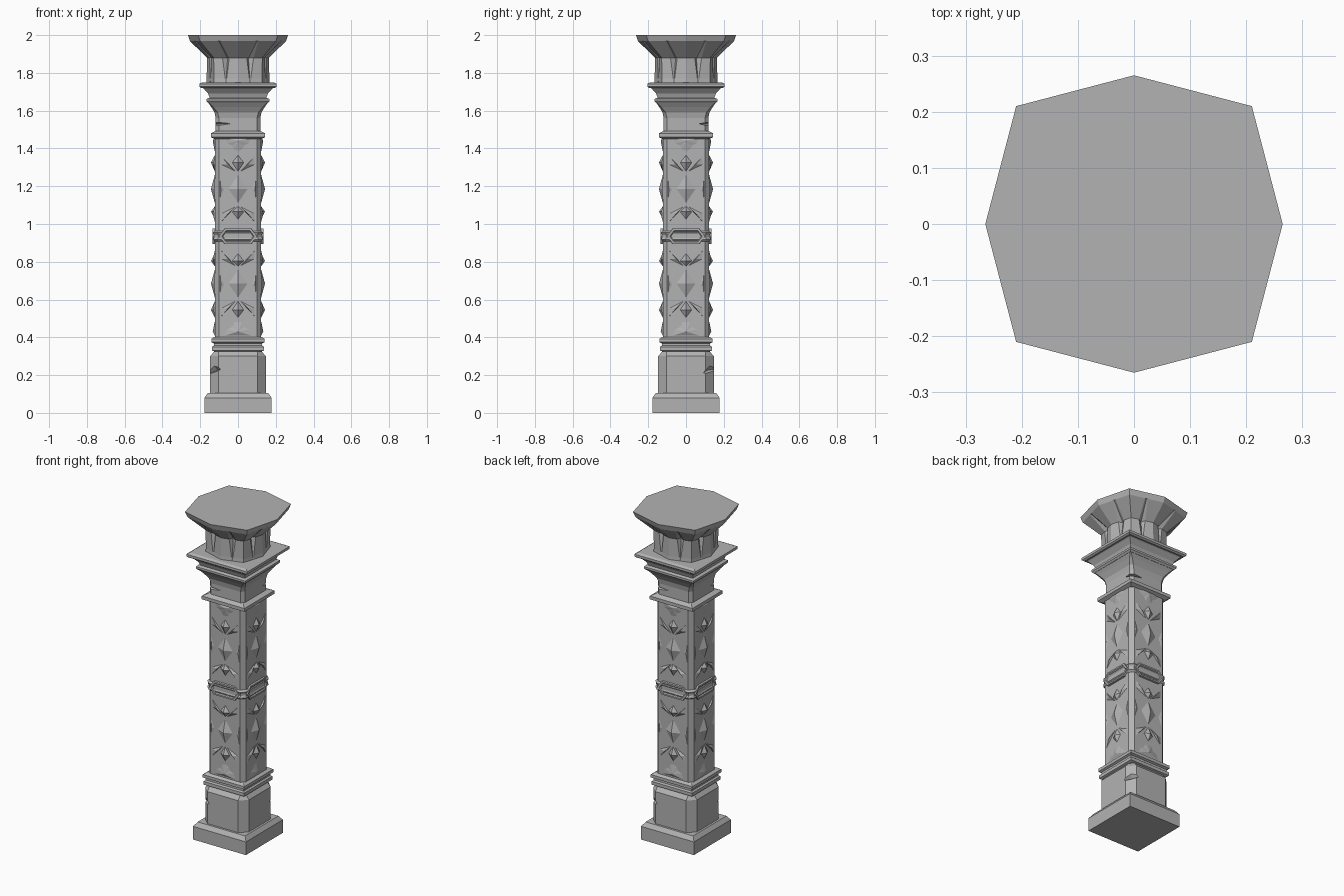
import bpy, bmesh, math
from mathutils import Matrix, Vector

cube = bpy.data.objects.get("Cube")
if cube:
    bpy.data.objects.remove(cube)

stone = bpy.data.materials.new("grey stone")
stone.use_nodes = True
GREY = (0.45, 0.45, 0.45, 1)
stone.diffuse_color = GREY
stone.node_tree.nodes["Principled BSDF"].inputs["Base Color"].default_value = GREY


def finish(name, bm):
    bmesh.ops.remove_doubles(bm, verts=bm.verts, dist=0.0001)
    bmesh.ops.recalc_face_normals(bm, faces=bm.faces)
    mesh = bpy.data.meshes.new(name)
    bm.to_mesh(mesh)
    bm.free()
    mesh.materials.append(stone)
    obj = bpy.data.objects.new(name, mesh)
    bpy.context.collection.objects.link(obj)
    return obj


def loft(name, rings):
    """Skin a stack of equal-length point rings and cap both ends."""
    bm = bmesh.new()
    rows = [[bm.verts.new(p) for p in ring] for ring in rings]
    n = len(rows[0])
    for a, b in zip(rows, rows[1:]):
        for i in range(n):
            j = (i + 1) % n
            bm.faces.new((a[i], a[j], b[j], b[i]))
    bm.faces.new(rows[0][::-1])
    bm.faces.new(rows[-1])
    return finish(name, bm)


def square_stack(name, sections):
    """Sections are (height, half width, corner chamfer)."""
    rings = []
    for z, h, c in sections:
        c = max(c, 0.0)
        k = h - c
        if c:
            ring = [(k, -h), (h, -k), (h, k), (k, h), (-k, h), (-h, k), (-h, -k), (-k, -h)]
        else:
            ring = [(h, -h), (h, h), (-h, h), (-h, -h)]
        rings.append([(x, y, z) for x, y in ring])
    return loft(name, rings)


def on_sides(bm, outline_sets):
    """Place stacked (u, z, depth) outlines on all four sides, last one closing."""
    for k in range(4):
        turn = Matrix.Rotation(k * math.pi / 2, 3, 'Z')
        for outlines in outline_sets:
            rows = [[bm.verts.new(turn @ Vector((u, -d, z))) for u, z, d in o] for o in outlines]
            for a, b in zip(rows, rows[1:]):
                for i in range(len(a)):
                    j = (i + 1) % len(a)
                    if len(b) == 1:
                        bm.faces.new((a[i], a[j], b[0]))
                    else:
                        bm.faces.new((a[i], a[j], b[j], b[i]))
            bm.faces.new(rows[0][::-1])
            if len(rows[-1]) > 2:
                bm.faces.new(rows[-1])


# Plinth, pedestal and lower mouldings
square_stack("plinth", [(0, .178, 0), (.08, .178, 0), (.105, .16, 0)])
pedestal = square_stack("pedestal", [(.09, .147, .043), (.30, .147, .043), (.335, .118, .015)])
square_stack("lower_moulding", [(.325, .125, 0), (.33, .137, 0), (.35, .137, 0), (.357, .128, 0),
                                (.368, .128, 0), (.374, .14, 0), (.392, .14, 0), (.402, .125, 0)])

# Shaft and the rings around it
SHAFT = .123
square_stack("shaft", [(.39, SHAFT, .022), (1.47, SHAFT, .022)])
square_stack("middle_band", [(.905, .12, .02), (.918, .132, .025), (.93, .126, .022),
                             (.942, .126, .022), (.954, .132, .025), (.967, .12, .02)])
square_stack("neck_ring", [(1.45, .125, 0), (1.46, .144, 0), (1.48, .144, 0), (1.493, .118, 0)])


# Hexagonal plaque in the middle of each side
def hexagon(w, h, d):
    m = .935
    s = w - h * .75
    return [(-w, m, d), (-s, m - h, d), (s, m - h, d), (w, m, d), (s, m + h, d), (-s, m + h, d)]


bm = bmesh.new()
on_sides(bm, [[hexagon(.102, .043, .115), hexagon(.1, .04, .134), hexagon(.086, .031, .134),
               hexagon(.08, .026, .128)]])
finish("hexagon_plaques", bm)

# Carved panels: studs, diagonal wedges and a leaf, mirrored above the band
studs = [(.035, .50, .545, .598), (.058, .60, .685, .768), (.035, .772, .805, .85)]
leaf = [(-.09, .404), (-.072, .445), (-.04, .462), (-.026, .49), (0, .497),
        (.026, .49), (.04, .462), (.072, .445), (.09, .404)]
for name, flip in (("lower_carving", False), ("upper_carving", True)):
    shapes = []
    for w, low, mid, top in studs:
        shapes.append(([(0, low), (w, mid), (0, top), (-w, mid)], (0, mid, .143)))
    for s in (-1, 1):
        shapes.append(([(s * .098, .87), (s * .096, .815), (s * .004, .77)], (s * .052, .815, .134)))
        shapes.append(([(s * .098, .50), (s * .096, .555), (s * .004, .60)], (s * .052, .555, .134)))
        shapes.append(([(s * .098, .60), (s * .064, .685), (s * .098, .77)], (s * .09, .685, .128)))
    shapes.append((leaf, (0, .43, .134)))
    sets = []
    for outline, (pu, pz, pd) in shapes:
        m = (lambda z: 1.87 - z) if flip else (lambda z: z)
        sets.append([[(u, m(z), SHAFT - .003) for u, z in outline], [(pu, m(pz), pd)]])
    bm = bmesh.new()
    on_sides(bm, sets)
    finish(name, bm)

# Neck and stepped cornice
neck = square_stack("neck", [(1.485, .118, .018), (1.56, .118, .018), (1.59, .124, .016),
                             (1.62, .142, .01), (1.645, .16, .003)])
square_stack("lower_cornice", [(1.64, .158, 0), (1.65, .167, 0), (1.662, .167, 0), (1.668, .15, 0),
                               (1.69, .158, 0), (1.715, .18, 0), (1.725, .192, 0)])
square_stack("upper_cornice", [(1.72, .195, 0), (1.727, .205, 0), (1.742, .205, 0), (1.75, .19, 0)])


# Leafed capital flaring into an eight-sided top
def capital_ring(z, axis, diagonal, groove, width):
    """Eight panels with a groove of given depth and width between them."""
    corners = []
    for i in range(8):
        r = diagonal if i % 2 else axis
        a = i * math.pi / 4
        corners.append(Vector((r * math.cos(a), r * math.sin(a), z)))
    ring = []
    for i in range(8):
        a, b = corners[i], corners[(i + 1) % 8]
        mid = (a + b) / 2
        inner = Vector((mid.x, mid.y, 0)).normalized() * groove
        ring += [a, a.lerp(b, .5 - width), mid - inner, a.lerp(b, .5 + width)]
    return ring


loft("capital", [capital_ring(1.745, .168, .182, .0, .02), capital_ring(1.77, .166, .18, .004, .03),
                 capital_ring(1.88, .164, .182, .022, .14), capital_ring(1.968, .254, .284, 0, .04),
                 capital_ring(2.0, .265, .297, 0, .04)])


# Weathered chips cut into two opposite corners
def chip(target, name, tip, mouth):
    """Wedge cutter: one inner tip point and an outer mouth, with a turned twin."""
    for k in range(2):
        turn = Matrix.Rotation(k * math.pi, 3, 'Z')
        bm = bmesh.new()
        for p in tip + mouth:
            bm.verts.new(turn @ Vector(p))
        bmesh.ops.convex_hull(bm, input=bm.verts)
        cutter = finish(f"{name}_{k}", bm)
        cutter.hide_render = True
        cutter.hide_viewport = True
        cutter.display_type = 'WIRE'
        mod = target.modifiers.new(f"{name}_{k}", 'BOOLEAN')
        mod.operation = 'DIFFERENCE'
        mod.solver = 'EXACT'
        mod.object = cutter


chip(neck, "neck_chip_cutter", [(-.03, -.121, 1.532), (-.10, -.09, 1.53)],
     [(-.13, -.13, 1.515), (-.13, -.13, 1.542), (-.13, -.06, 1.53)])
chip(pedestal, "pedestal_chip_cutter", [(-.09, -.15, 1.05 * .22), (-.15, -.09, .21)],
     [(-.14, -.14, .205), (-.14, -.14, .27), (-.11, -.11, .225)])
